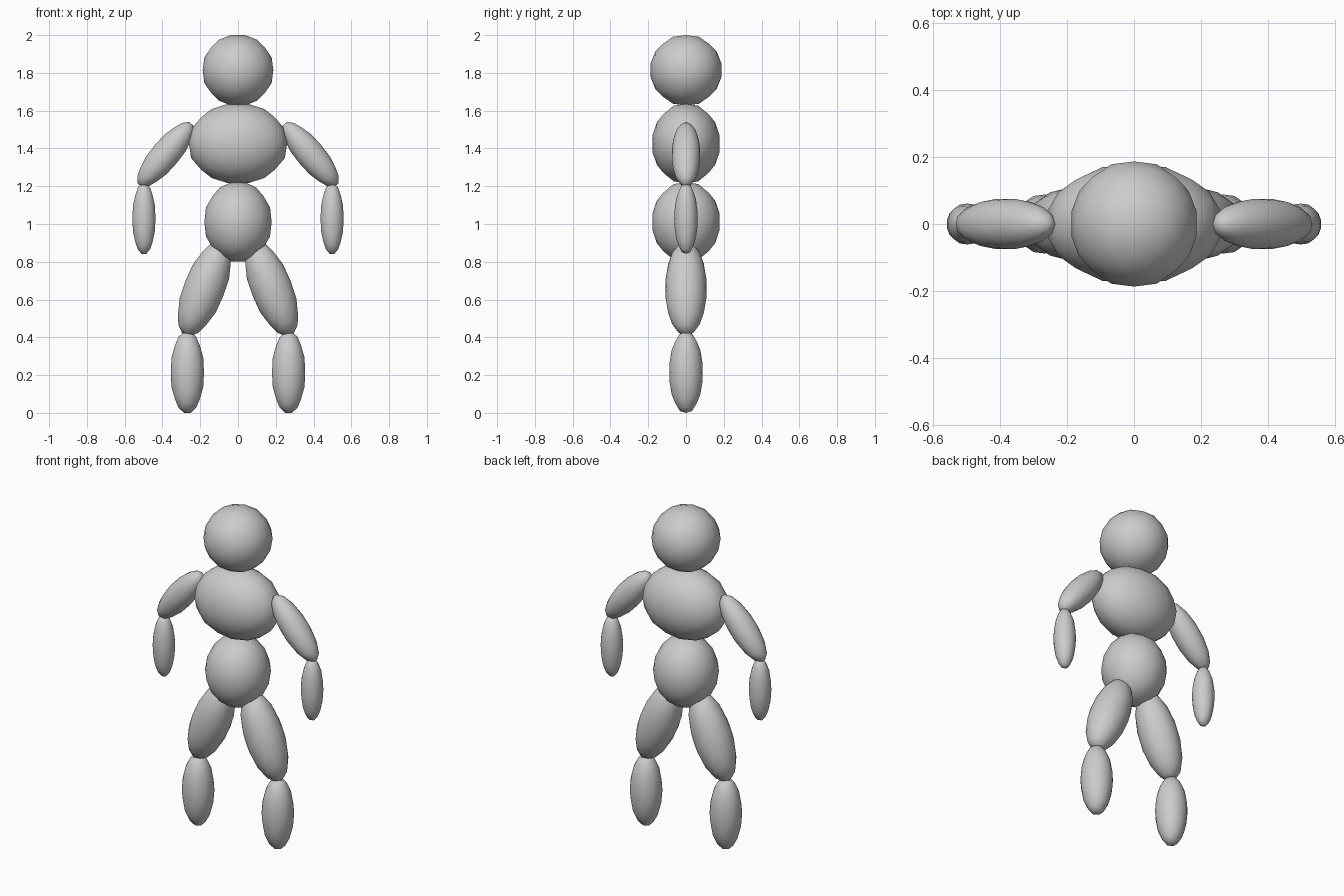
import bpy, bmesh, math
from itertools import combinations
from mathutils import Vector, Matrix

if "Cube" in bpy.data.objects:
    bpy.data.objects.remove(bpy.data.objects["Cube"])

PHI = (1 + 5 ** 0.5) / 2


def ball_points():
    # icosahedron with edges square to the axes, each edge split in three
    corners = []
    for a in (-1, 1):
        for b in (-PHI, PHI):
            corners += [Vector((a, 0, b)), Vector((b, a, 0)), Vector((0, b, a))]
    pts = {}
    for p, q, r in combinations(corners, 3):
        if max((p - q).length, (q - r).length, (p - r).length) > 2.1:
            continue
        for i in range(4):
            for j in range(4 - i):
                v = (p * i + q * j + r * (3 - i - j)).normalized()
                pts[tuple(round(c, 4) for c in v)] = v
    top = max(v.z for v in pts.values())
    return [v / top for v in pts.values()]


BALL = ball_points()


def ellipsoid(name, centre, half, tilt=0):
    bm = bmesh.new()
    m = (Matrix.Translation(centre) @ Matrix.Rotation(math.radians(tilt), 4, 'Y')
         @ Matrix.Diagonal((*half, 1)))
    for v in BALL:
        bm.verts.new(m @ v)
    bmesh.ops.convex_hull(bm, input=bm.verts[:])
    bmesh.ops.recalc_face_normals(bm, faces=bm.faces[:])
    for f in bm.faces:
        f.smooth = True
    me = bpy.data.meshes.new(name)
    bm.to_mesh(me)
    bm.free()
    ob = bpy.data.objects.new(name, me)
    bpy.context.collection.objects.link(ob)


# head and body
ellipsoid("head", (0, 0, 1.814), (0.187, 0.187, 0.186))
ellipsoid("chest", (0, 0, 1.426), (0.26, 0.178, 0.21))
ellipsoid("hips", (0, 0, 1.011), (0.178, 0.178, 0.21))

# arms and legs on both sides
for side, s in (("left", 1), ("right", -1)):
    ellipsoid(side + "_upper_arm", (s * 0.384, 0, 1.368), (0.075, 0.075, 0.212), -s * 40)
    ellipsoid(side + "_forearm", (s * 0.498, 0, 1.029), (0.061, 0.061, 0.187))
    ellipsoid(side + "_thigh", (s * 0.178, 0, 0.659), (0.108, 0.108, 0.264), -s * 21.5)
    ellipsoid(side + "_shin", (s * 0.268, 0, 0.215), (0.088, 0.088, 0.215))
